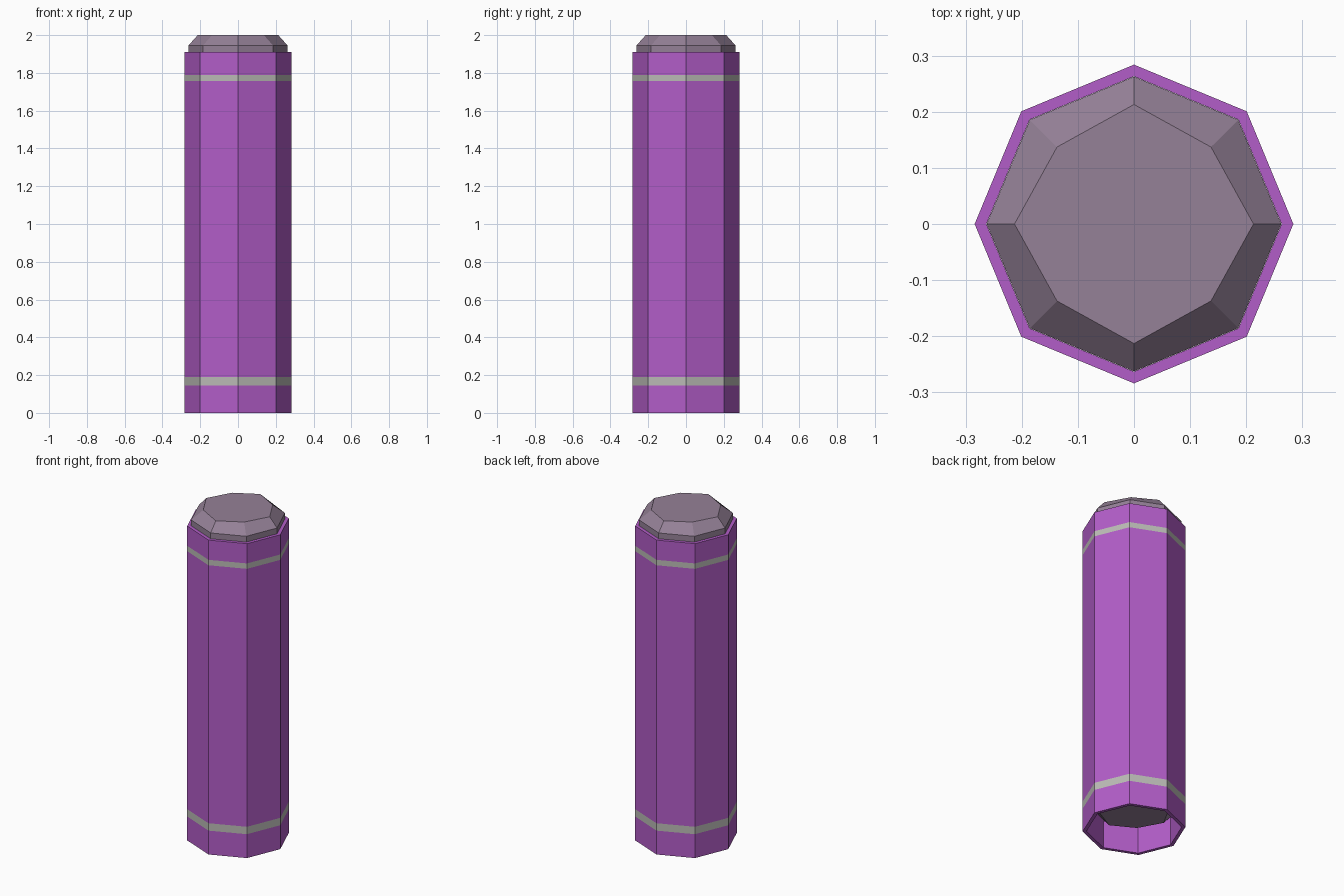
import bpy, bmesh, math

if "Cube" in bpy.data.objects:
    bpy.data.objects.remove(bpy.data.objects["Cube"])


def material(name, rgb):
    m = bpy.data.materials.new(name)
    m.diffuse_color = (*rgb, 1)
    m.use_nodes = True
    m.node_tree.nodes["Principled BSDF"].inputs["Base Color"].default_value = m.diffuse_color
    return m


def ring(bm, r_axis, r_diag, z):
    # octagon with corners on the axes and on the diagonals
    verts = []
    for i in range(8):
        a = i * math.pi / 4
        r = r_diag if i % 2 else r_axis
        verts.append(bm.verts.new((r * math.cos(a), r * math.sin(a), z)))
    return verts


def lathe(name, profile, mats, bands=(), closed=False):
    # joins successive octagon rings; open profiles are capped at both ends
    bm = bmesh.new()
    rings = [ring(bm, *p) for p in profile]
    count = len(rings)
    for k in range(count if closed else count - 1):
        lo, hi = rings[k], rings[(k + 1) % count]
        for i in range(8):
            j = (i + 1) % 8
            f = bm.faces.new((lo[i], lo[j], hi[j], hi[i]))
            f.material_index = 1 if k in bands else 0
    if not closed:
        bm.faces.new(rings[0][::-1])
        bm.faces.new(rings[-1])
    bmesh.ops.recalc_face_normals(bm, faces=bm.faces)
    me = bpy.data.meshes.new(name)
    bm.to_mesh(me)
    bm.free()
    for m in mats:
        me.materials.append(m)
    ob = bpy.data.objects.new(name, me)
    bpy.context.collection.objects.link(ob)
    return ob


purple = material("purple_shell", (0.45, 0.11, 0.58))
stripe = material("pale_stripe", (0.50, 0.50, 0.47))
grey = material("mauve_grey", (0.30, 0.22, 0.31))

# Octagonal tube with two flush stripes
R, INNER = 0.284, 0.263
outer = [(R, R, z) for z in (0, 0.145, 0.19, 1.757, 1.79, 1.91)]
inner = [(INNER, INNER, z) for z in (1.91, 0)]
lathe("outer_shell", outer + inner, [purple, stripe], bands=(1, 3), closed=True)

# Core with bevelled ends: raised at the top, recessed at the bottom
C = 0.2625
lathe("inner_core", [(0.213, 0.194, 0.12), (C, C, 0.175),
                     (C, C, 1.945), (0.213, 0.194, 2.0)], [grey])
